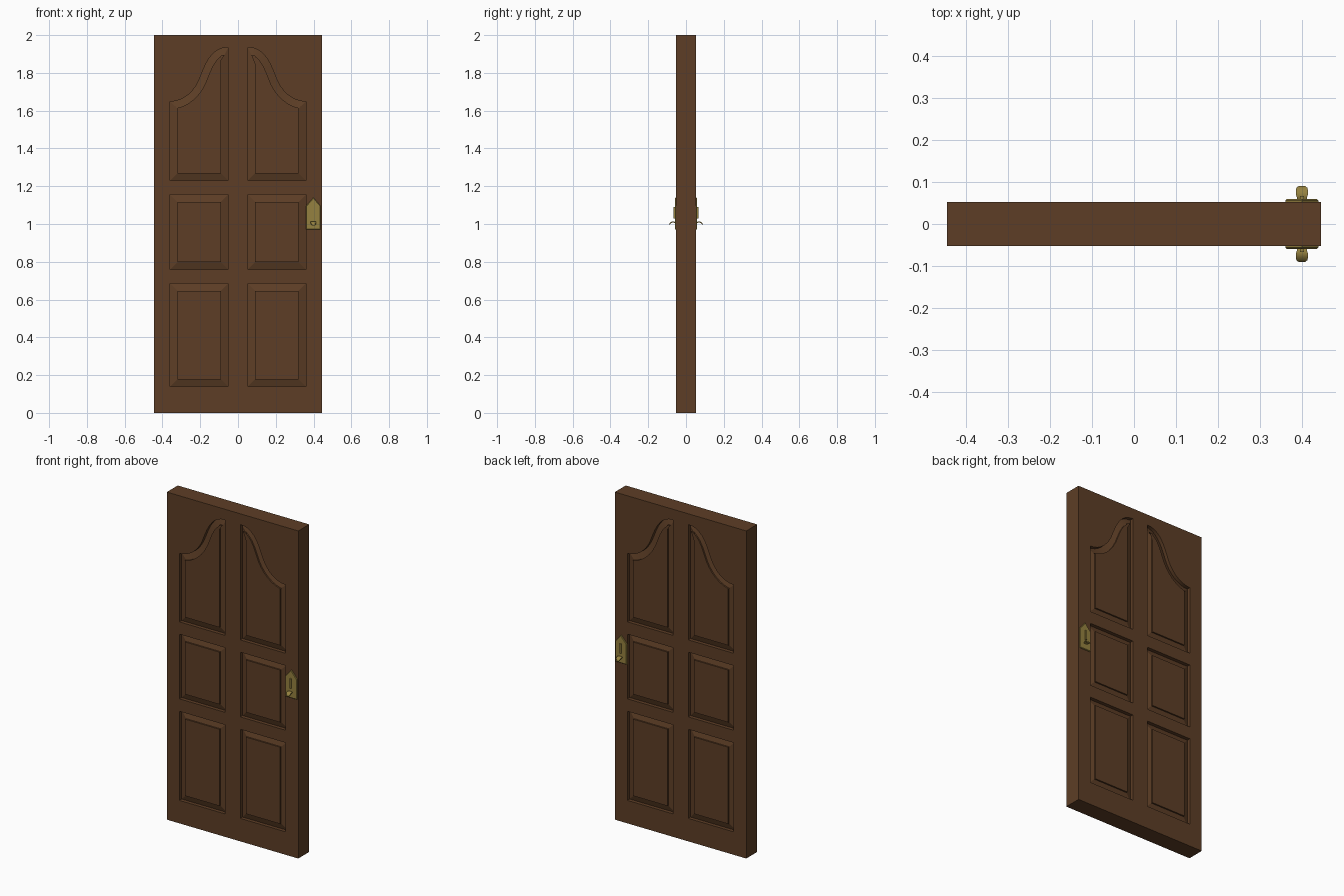
import bpy, bmesh, math
from mathutils import Vector
from mathutils.geometry import interpolate_bezier

if "Cube" in bpy.data.objects:
    bpy.data.objects.remove(bpy.data.objects["Cube"])

W, T, H = 0.444, 0.0525, 2.0      # half width, half thickness, height
HX = 0.399                        # latch centre line


def material(name, color):
    m = bpy.data.materials.new(name)
    m.diffuse_color = color
    m.use_nodes = True
    m.node_tree.nodes["Principled BSDF"].inputs["Base Color"].default_value = m.diffuse_color
    return m


WOOD = material("brown_wood", (0.11, 0.048, 0.019, 1))
BRASS = material("aged_brass", (0.30, 0.22, 0.05, 1))


def select_only(ob):
    bpy.ops.object.select_all(action='DESELECT')
    ob.select_set(True)
    bpy.context.view_layer.objects.active = ob


def finish(name, bm, mat, mirror_x=False, angle=15):
    me = bpy.data.meshes.new(name)
    bm.to_mesh(me)
    bm.free()
    ob = bpy.data.objects.new(name, me)
    bpy.context.collection.objects.link(ob)
    me.materials.append(mat)
    select_only(ob)
    bpy.ops.object.shade_smooth_by_angle(angle=math.radians(angle))
    mod = ob.modifiers.new("both_sides", 'MIRROR')
    mod.use_axis = (mirror_x, True, False)
    mod.use_mirror_merge = False
    return ob


def rect(x0, x1, z0, z1):
    return [(x0, z0), (x1, z0), (x1, z1), (x0, z1)]


def inset(pts, t):
    """Offset a counter-clockwise outline inwards with mitred corners."""
    out = []
    for i, p in enumerate(pts):
        p = Vector(p)
        a = (p - Vector(pts[i - 1])).normalized()
        b = (Vector(pts[(i + 1) % len(pts)]) - p).normalized()
        n1, n2 = Vector((-a.y, a.x)), Vector((-b.y, b.x))
        out.append(tuple(p + (n1 + n2) * t / (1 + n1.dot(n2))))
    return out


def bridge(bm, a, b):
    n = len(a)
    for i in range(n):
        j = (i + 1) % n
        bm.faces.new((a[i], a[j], b[j], b[i]))


# Outlines of the right-hand panels; the top one has a swept arch
X0, X1 = 0.052, 0.359
c = [Vector(p) for p in [(X1, 1.648), (0.29, 1.648), (0.225, 1.70), (0.195, 1.79),
                         (0.165, 1.87), (0.13, 1.935), (X0, 1.935)]]
arch = interpolate_bezier(*c[0:4], 9) + interpolate_bezier(*c[3:7], 9)[1:]
top = [(X0, 1.23), (X1, 1.23)] + [(p.x, p.y) for p in arch]
panels = {"lower_panels": rect(X0, X1, 0.14, 0.684),
          "middle_panels": rect(X0, X1, 0.76, 1.155),
          "upper_panels": top}

# Door frame: slab outline with six openings
cu = bpy.data.curves.new("door_frame", 'CURVE')
cu.dimensions, cu.fill_mode, cu.extrude = '2D', 'BOTH', T
loops = [rect(-W, W, 0, H)]
for pts in panels.values():
    loops += [pts, [(-x, z) for x, z in reversed(pts)]]
for pts in loops:
    s = cu.splines.new('POLY')
    s.points.add(len(pts) - 1)
    s.use_cyclic_u = True
    for sp, (x, z) in zip(s.points, pts):
        sp.co = (x, z, 0, 1)
cu.materials.append(WOOD)
frame = bpy.data.objects.new("door_frame", cu)
bpy.context.collection.objects.link(frame)
frame.rotation_euler.x = math.pi / 2
select_only(frame)
bpy.ops.object.convert(target='MESH')
bpy.ops.object.shade_smooth_by_angle(angle=math.radians(15))

# Raised panels: sunk margin sloping up to a stepped field
for name, pts in panels.items():
    bm = bmesh.new()
    inner = inset(pts, 0.038)
    rings = [[bm.verts.new((x, -(T - d), z)) for x, z in loop]
             for loop, d in ((pts, 0.022), (inner, 0.010), (inner, 0.001))]
    bridge(bm, rings[0], rings[1])
    bridge(bm, rings[1], rings[2])
    bm.faces.new(rings[2])
    finish(name, bm, WOOD, mirror_x=True)

# Pointed latch plate with a chamfered rim
bm = bmesh.new()
outline = [(HX - 0.039, 0.97), (HX + 0.039, 0.97), (HX + 0.039, 1.095),
           (HX, 1.14), (HX - 0.039, 1.095)]
rings = [[bm.verts.new((x, -y, z)) for x, z in loop]
         for loop, y in ((outline, T - 0.002), (outline, 0.056), (inset(outline, 0.003), 0.059))]
bridge(bm, rings[0], rings[1])
bridge(bm, rings[1], rings[2])
bm.faces.new(rings[2])
bm.faces.new(rings[0][::-1])
finish("latch_plate", bm, BRASS)

# Slim upright rib above the thumb piece
bm = bmesh.new()
bmesh.ops.create_cube(bm, size=1)
for v in bm.verts:
    v.co = (HX + v.co.x * 0.01, -0.0605 + v.co.y * 0.011, 1.06 + v.co.z * 0.06)
finish("latch_rib", bm, BRASS)

# Curved thumb piece: (distance out, height, half width)
path = [(0.055, 1.006, 0.011), (0.063, 1.010, 0.012), (0.071, 1.011, 0.0145),
        (0.079, 1.008, 0.0145), (0.086, 1.002, 0.013), (0.090, 0.996, 0.008)]
bm = bmesh.new()
rings = [[bm.verts.new((HX + sx * w, -y, z + sz * 0.003))
          for sx, sz in ((-1, -1), (1, -1), (1, 1), (-1, 1))] for y, z, w in path]
for a, b in zip(rings, rings[1:]):
    bridge(bm, a, b)
bm.faces.new(rings[0])
bm.faces.new(rings[-1])
bmesh.ops.recalc_face_normals(bm, faces=bm.faces)
finish("thumb_latch", bm, BRASS, angle=35)
